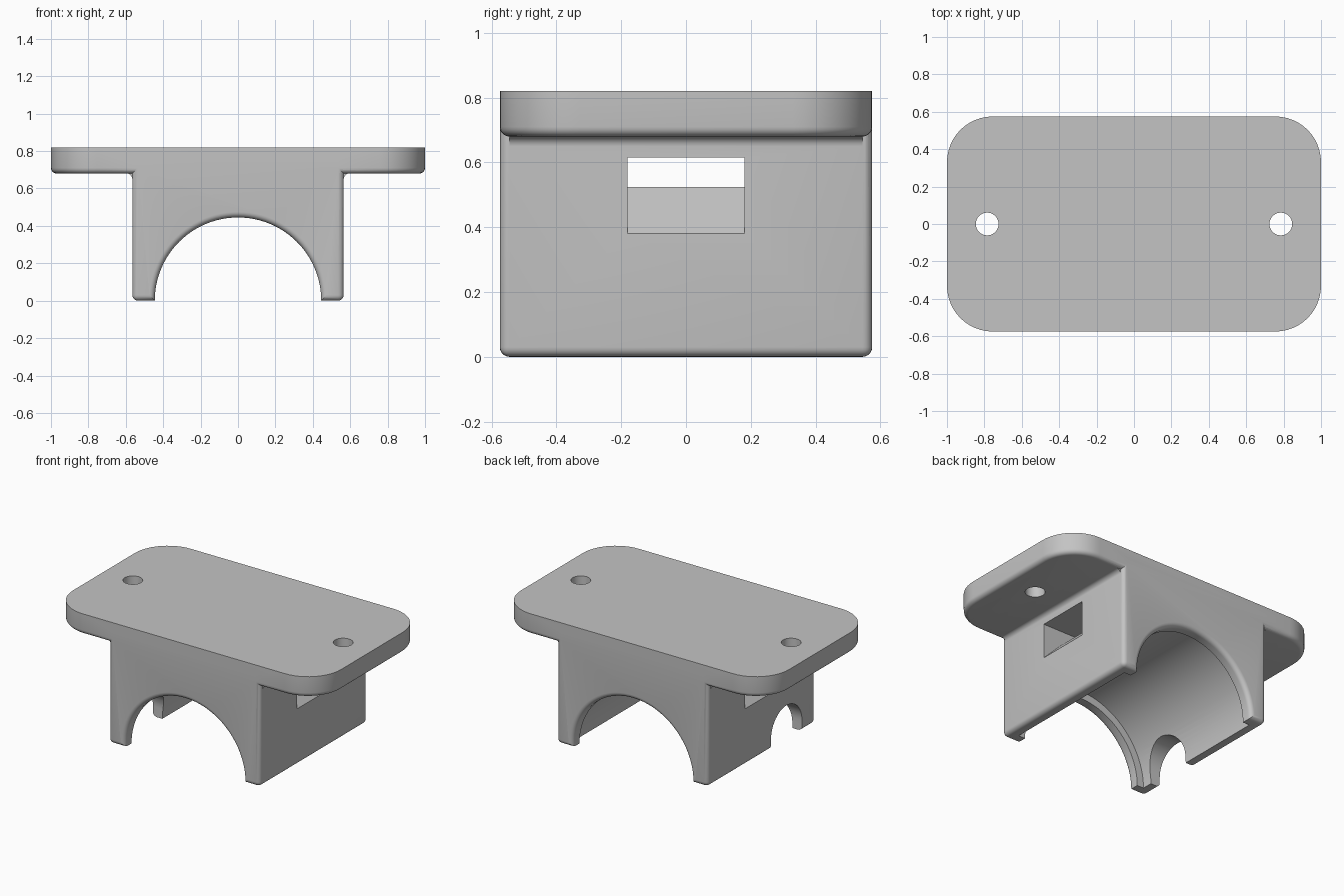
import bpy, bmesh, math
from mathutils import Vector

cube = bpy.data.objects.get("Cube")
if cube:
    bpy.data.objects.remove(cube, do_unlink=True)

HALF_Y, BODY_X, TOP, PLATE_Z, FILLET = 0.575, 0.565, 0.82, 0.68, 0.03

grey = bpy.data.materials.new("light_grey")
grey.use_nodes = True
colour = (0.55, 0.55, 0.55, 1)
grey.diffuse_color = colour
grey.node_tree.nodes["Principled BSDF"].inputs["Base Color"].default_value = colour


def arc(cx, cy, r, start, end, steps):
    angles = [math.radians(start + (end - start) * i / steps) for i in range(steps + 1)]
    return [(cx + r * math.cos(a), cy + r * math.sin(a)) for a in angles]


def finish(bm, name):
    bmesh.ops.recalc_face_normals(bm, faces=bm.faces)
    mesh = bpy.data.meshes.new(name)
    bm.to_mesh(mesh)
    bm.free()
    mesh.materials.append(grey)
    obj = bpy.data.objects.new(name, mesh)
    bpy.context.collection.objects.link(obj)
    return obj


def prism(name, points, axis, low, high, round_edge=None):
    """Extrude a 2D outline along an axis, rounding the edges a rule picks."""
    def place(p):
        co = list(p)
        co.insert("xyz".index(axis), low)
        return co
    bm = bmesh.new()
    face = bm.faces.new([bm.verts.new(place(p)) for p in points])
    new = bmesh.ops.extrude_face_region(bm, geom=[face])["geom"]
    shift = Vector((0, 0, 0))
    shift["xyz".index(axis)] = high - low
    bmesh.ops.translate(bm, vec=shift, verts=[v for v in new if isinstance(v, bmesh.types.BMVert)])
    bmesh.ops.recalc_face_normals(bm, faces=bm.faces)
    if round_edge:
        edges = [e for e in bm.edges if round_edge(e.verts[0].co, e.verts[1].co)]
        bmesh.ops.bevel(bm, geom=edges, offset=FILLET, segments=5, profile=0.5, affect="EDGES")
    return finish(bm, name)


def combine(target, other, operation):
    mod = target.modifiers.new(operation, "BOOLEAN")
    mod.operation, mod.object, mod.solver = operation, other, "EXACT"
    bpy.ops.object.select_all(action="DESELECT")
    bpy.context.view_layer.objects.active = target
    target.select_set(True)
    bpy.ops.object.modifier_apply(modifier=mod.name)
    bpy.data.objects.remove(other, do_unlink=True)


# Mounting plate with round corners and a softened lower rim
R = 0.245
cx, cy = 1 - R, HALF_Y - R
outline = []
for sx, sy, start in ((1, 1, 0), (-1, 1, 90), (-1, -1, 180), (1, -1, 270)):
    outline += arc(sx * cx, sy * cy, R, start, start + 90, 12)
bracket = prism("clamp_bracket", outline, "z", PLATE_Z, TOP,
                lambda a, b: max(a.z, b.z) < PLATE_Z + 0.01)

# Saddle block, rounded everywhere except where it enters the plate
block_top = 0.76
block = prism("saddle_block",
              [(-BODY_X, -HALF_Y), (BODY_X, -HALF_Y), (BODY_X, HALF_Y), (-BODY_X, HALF_Y)],
              "z", 0, block_top, lambda a, b: min(a.z, b.z) < 0.01)
combine(bracket, block, "UNION")

# Concave fillets between the block and the plate
for side in (1, -1):
    curve = arc(BODY_X + FILLET, PLATE_Z - FILLET, FILLET, 180, 90, 5)
    inner = BODY_X - 0.02
    pts = [(inner, PLATE_Z - FILLET)] + curve + [(BODY_X + FILLET, 0.7), (inner, 0.7)]
    strip = prism("corner_fillet", [(side * x, z) for x, z in pts], "y",
                  FILLET - HALF_Y, HALF_Y - FILLET)
    combine(bracket, strip, "UNION")

# Half-round bore with narrower lips and flared mouths
LIP_R, BORE_R, LIP_Y = 0.445, 0.495, 0.5
mouth = arc(HALF_Y - FILLET, LIP_R + FILLET, FILLET, 270, 360, 5)
half = [(LIP_Y, BORE_R), (LIP_Y, LIP_R)] + mouth + [(0.65, LIP_R + FILLET), (0.65, 0)]
profile = [(-y, r) for y, r in reversed(half)] + half
bm = bmesh.new()
verts = [bm.verts.new((r, y, 0)) for y, r in profile]
edges = [bm.edges.new(pair) for pair in zip(verts, verts[1:])]
bmesh.ops.spin(bm, geom=verts + edges, cent=(0, 0, 0), axis=(0, 1, 0),
               angle=math.tau, steps=96)
bmesh.ops.remove_doubles(bm, verts=bm.verts, dist=0.0001)
combine(bracket, finish(bm, "bore_cutter"), "DIFFERENCE")

# Strap slot running across above the bore, with sloping ends
slot = [(-0.7, 0.245), (-0.42, 0.525), (0.42, 0.525), (0.7, 0.245), (0.7, 0.615), (-0.7, 0.615)]
combine(bracket, prism("slot_cutter", slot, "y", -0.18, 0.18), "DIFFERENCE")

# Cable arch through one side wall
arch = [(-0.1, -0.1)] + arc(-0.265, 0.07, 0.165, 0, 180, 24) + [(-0.43, -0.1)]
combine(bracket, prism("arch_cutter", arch, "x", -0.8, -0.25), "DIFFERENCE")

# Screw holes
for side in (1, -1):
    hole = arc(side * 0.785, 0, 0.061, 0, 345, 23)
    combine(bracket, prism("hole_cutter", hole, "z", 0.6, 0.9), "DIFFERENCE")

bpy.ops.object.select_all(action="DESELECT")
bracket.select_set(True)
bpy.context.view_layer.objects.active = bracket
bpy.ops.object.shade_smooth_by_angle(angle=math.radians(30))
